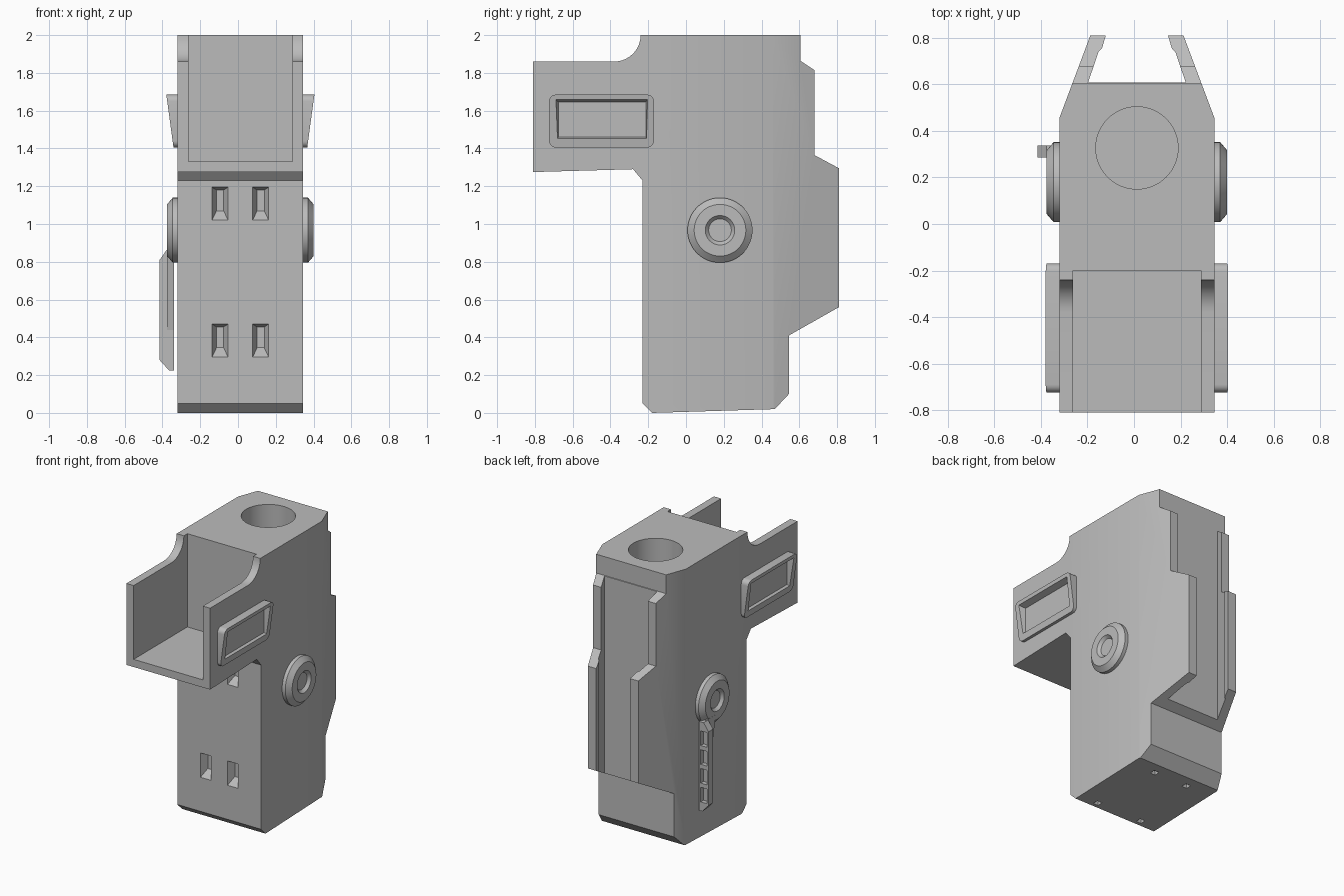
import bpy, bmesh, math

cube = bpy.data.objects.get("Cube")
if cube:
    bpy.data.objects.remove(cube, do_unlink=True)

CX = 0.0125      # centre of the body across x
HALF = 0.3325    # half width of the body

grey = bpy.data.materials.new("plain grey")
grey.use_nodes = True
grey.diffuse_color = (0.5, 0.5, 0.5, 1)
grey.node_tree.nodes["Principled BSDF"].inputs["Base Color"].default_value = (0.5, 0.5, 0.5, 1)


def loft(name, loops):
    """Closed solid skinned through matching loops of 3D points."""
    bm = bmesh.new()
    rings = [[bm.verts.new(p) for p in loop] for loop in loops]
    n = len(rings[0])
    for a, b in zip(rings, rings[1:]):
        for i in range(n):
            j = (i + 1) % n
            bm.faces.new((a[i], a[j], b[j], b[i]))
    bm.faces.new(rings[0])
    bm.faces.new(rings[-1])
    bmesh.ops.recalc_face_normals(bm, faces=bm.faces)
    mesh = bpy.data.meshes.new(name)
    bm.to_mesh(mesh)
    bm.free()
    mesh.materials.append(grey)
    ob = bpy.data.objects.new(name, mesh)
    bpy.context.scene.collection.objects.link(ob)
    return ob


def place(axis, pts, d):
    """Put a flat outline at distance d along an axis."""
    if axis == "x":
        return [(d, a, b) for a, b in pts]
    if axis == "y":
        return [(a, d, b) for a, b in pts]
    return [(a, b, d) for a, b in pts]


def prism(name, axis, pts, lo, hi):
    return loft(name, [place(axis, pts, lo), place(axis, pts, hi)])


def rect(a0, a1, b0, b1):
    return [(a0, b0), (a1, b0), (a1, b1), (a0, b1)]


def round_rect(a0, a1, b0, b1, r, steps=5):
    pts = []
    corners = [(a1 - r, b1 - r), (a0 + r, b1 - r), (a0 + r, b0 + r), (a1 - r, b0 + r)]
    for q, (a, b) in enumerate(corners):
        for k in range(steps + 1):
            t = math.pi / 2 * (q + k / steps)
            pts.append((a + r * math.cos(t), b + r * math.sin(t)))
    return pts


def circle(a, b, r, n=48):
    return [(a + r * math.cos(2 * math.pi * i / n), b + r * math.sin(2 * math.pi * i / n))
            for i in range(n)]


def boolean(ob, cutter, operation="DIFFERENCE"):
    mod = ob.modifiers.new("cut", "BOOLEAN")
    mod.operation = operation
    mod.solver = "EXACT"
    mod.object = cutter
    bpy.context.view_layer.objects.active = ob
    bpy.ops.object.modifier_apply(modifier=mod.name)
    bpy.data.objects.remove(cutter, do_unlink=True)


# Housing: side profile crossed with the plan outline
arc = [(-0.38 + 0.14 * math.sin(t), 2.0 - 0.14 * math.cos(t))
       for t in [math.pi / 2 * i / 10 for i in range(11)]]
side = [(-0.81, 1.275), (-0.81, 1.86)] + arc + [
    (0.605, 2.0), (0.605, 1.865), (0.68, 1.815), (0.68, 1.365), (0.81, 1.295),
    (0.81, 0.56), (0.545, 0.41), (0.545, 0.1), (0.47, 0.02), (-0.18, 0.0),
    (-0.23, 0.05), (-0.23, 1.23), (-0.28, 1.29)]
housing = prism("housing", "x", side, -0.6, 0.6)
rail = [(HALF, -1.0), (HALF, 0.458), (0.193, 0.83), (0.128, 0.83), (0.15, 0.755),
        (0.165, 0.74), (0.21, 0.608)]
plan = [(CX + x, y) for x, y in rail] + [(CX - x, y) for x, y in reversed(rail)]
boolean(housing, prism("plan_cutter", "z", plan, -0.2, 2.2), "INTERSECT")

# Open tray at the upper front and round bore in the top
boolean(housing, prism("tray_cutter", "x", rect(-1.0, -0.2, 1.33, 2.2),
                       CX - 0.275, CX + 0.275))
boolean(housing, prism("bore_cutter", "z", circle(CX, 0.327, 0.177, 64), 1.2, 2.2))

# Tapered slots in the front wall
for x in (-0.095, 0.12):
    for z in (0.295, 1.02):
        boolean(housing, loft("slot_cutter", [
            place("y", rect(x - 0.047, x + 0.047, z - 0.01, z + 0.178), -0.24),
            place("y", rect(x - 0.019, x + 0.019, z + 0.05, z + 0.16), -0.18)]))

# Small square sockets under the base
for x, y in ((0.147, 0.385), (-0.122, 0.385), (0.195, -0.135), (-0.17, -0.135)):
    boolean(housing, prism("socket_cutter", "z",
                           rect(x - 0.02, x + 0.02, y - 0.02, y + 0.02), -0.1, 0.045))

for s, word in ((1, "left"), (-1, "right")):
    # Wedge-shaped frame with a bevelled pocket
    outline = round_rect(-0.725, -0.17, 1.405, 1.685, 0.035)
    frame = loft(word + "_frame", [
        place("x", outline, CX + s * (HALF - 0.01)),
        [(CX + s * (0.354 + 0.038 * (z - 1.405) / 0.28), y, z) for y, z in outline]])
    boolean(frame, loft("pocket_cutter", [
        place("x", rect(-0.695, -0.2, 1.43, 1.665), CX + s * 0.41),
        place("x", rect(-0.675, -0.212, 1.46, 1.645), CX + s * 0.343)]))

    # Chamfered pivot disc with a dished centre
    steps = [(0.172, HALF - 0.01), (0.172, 0.358), (0.137, 0.388), (0.078, 0.388),
             (0.06, 0.368)]
    loft(word + "_pivot_disc",
         [place("x", circle(0.18, 0.967, r), CX + s * h) for r, h in steps])

# Lever hanging from the right disc, with a row of notches along its back
lever = prism("lever", "y", [(-0.34, 0.225), (-0.365, 0.225), (-0.415, 0.28),
                             (-0.415, 0.81), (-0.376, 0.865), (-0.34, 0.865)], 0.285, 0.337)
for i in range(4):
    z = 0.29 + i * 0.135
    boolean(lever, prism("notch_cutter", "y", rect(-0.402, -0.353, z, z + 0.105), 0.305, 0.4))
prism("lever_web", "x", [(0.2, 0.87), (0.3, 0.87), (0.3, 0.44), (0.28, 0.44)], -0.376, -0.34)

# Smooth the round parts, keep the edges crisp
bpy.ops.object.select_all(action="DESELECT")
for ob in bpy.context.scene.objects:
    if ob.type == "MESH":
        ob.select_set(True)
        bpy.context.view_layer.objects.active = ob
bpy.ops.object.shade_smooth_by_angle(angle=math.radians(25))
